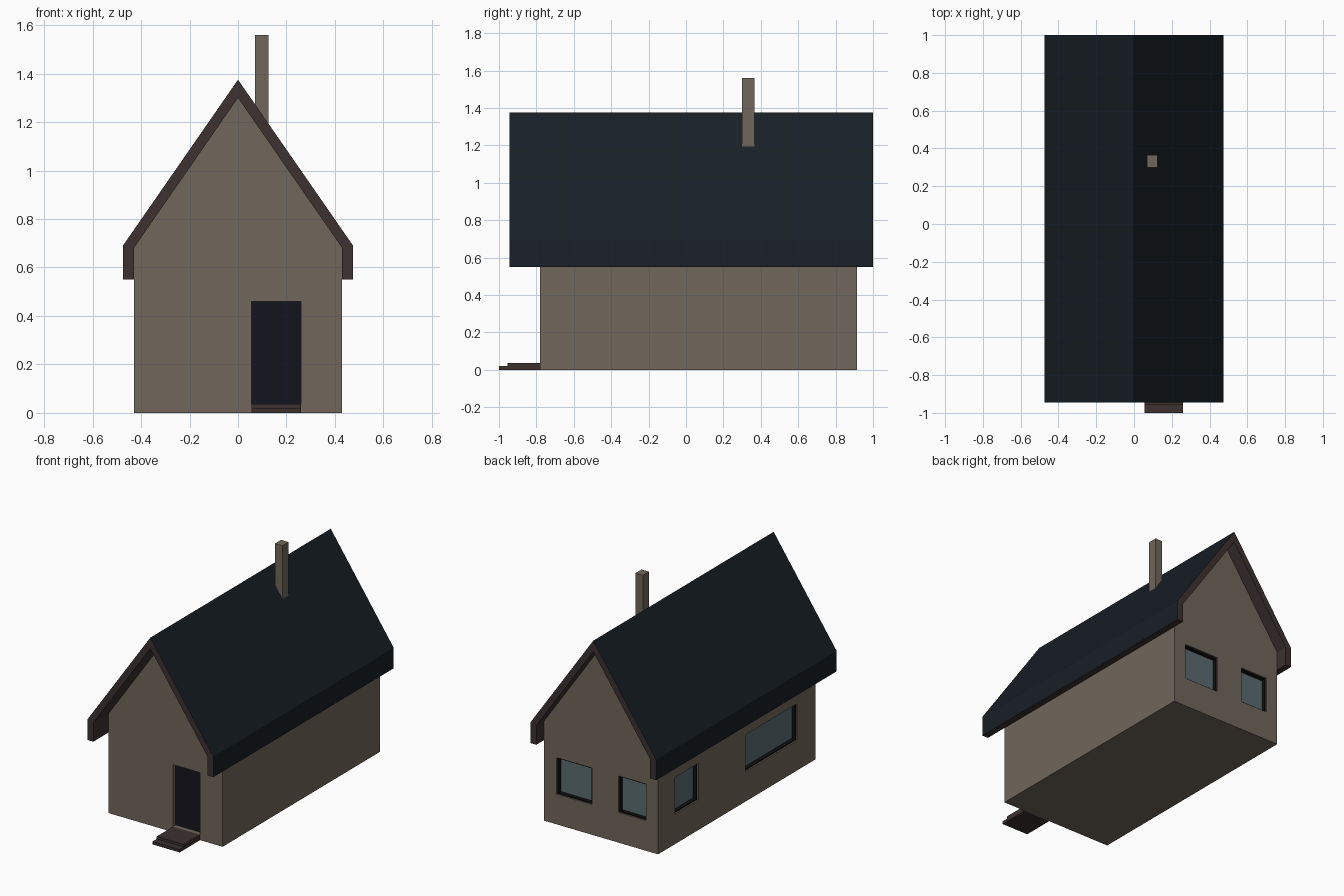
import bpy, bmesh

if "Cube" in bpy.data.objects:
    bpy.data.objects.remove(bpy.data.objects["Cube"])


def material(name, rgb):
    m = bpy.data.materials.new(name)
    m.diffuse_color = (*rgb, 1)
    m.use_nodes = True
    m.node_tree.nodes["Principled BSDF"].inputs["Base Color"].default_value = m.diffuse_color
    return m


WALL = material("wall_plaster", (0.165, 0.135, 0.105))
ROOF = material("roof_slate", (0.009, 0.014, 0.019))
TRIM = material("trim_brown", (0.045, 0.031, 0.030))
DOOR = material("door_dark", (0.007, 0.007, 0.013))
FRAME = material("frame_black", (0.005, 0.005, 0.006))
GLASS = material("window_glass", (0.10, 0.15, 0.16))


def finish(name, bm, *mats):
    bmesh.ops.recalc_face_normals(bm, faces=bm.faces[:])
    me = bpy.data.meshes.new(name)
    bm.to_mesh(me)
    bm.free()
    for m in mats:
        me.materials.append(m)
    ob = bpy.data.objects.new(name, me)
    bpy.context.collection.objects.link(ob)
    return ob


def box(name, a, b, mat):
    bm = bmesh.new()
    bmesh.ops.create_cube(bm, size=1)
    for v in bm.verts:
        v.co = [(p + q) / 2 + c * abs(q - p) for p, q, c in zip(a, b, v.co)]
    return finish(name, bm, mat)


def prism(name, profile, y0, y1, mats, edge_mats=None):
    """Extrude an x-z profile along y; edge_mats gives the material of each side."""
    bm = bmesh.new()
    front = [bm.verts.new((x, y0, z)) for x, z in profile]
    back = [bm.verts.new((x, y1, z)) for x, z in profile]
    bm.faces.new(front)
    bm.faces.new(back[::-1])
    for i in range(len(profile)):
        j = (i + 1) % len(profile)
        f = bm.faces.new((front[i], back[i], back[j], front[j]))
        f.material_index = edge_mats[i] if edge_mats else 0
    return finish(name, bm, *mats)


def cut(target, a, b):
    cutter = box("cutter", a, b, WALL)
    cutter.hide_render = True
    mod = target.modifiers.new("opening", 'BOOLEAN')
    mod.operation, mod.solver, mod.object = 'DIFFERENCE', 'EXACT', cutter
    bpy.context.view_layer.objects.active = target
    bpy.ops.object.modifier_apply(modifier=mod.name)
    bpy.data.objects.remove(cutter)


W, Y0, Y1 = 0.43, -0.78, 0.915

# House body with gable ends
body = prism("house_body", [(-W, 0), (W, 0), (W, 0.68), (0, 1.30), (-W, 0.68)], Y0, Y1, [WALL])

# Roof shell: slate outside, brown trim on ends and underside
prism("roof",
      [(-0.475, 0.55), (-0.475, 0.69), (0, 1.375), (0.475, 0.69), (0.475, 0.55),
       (W, 0.55), (W, 0.68), (0, 1.30), (-W, 0.68), (-W, 0.55)],
      -0.945, 1.0, [TRIM, ROOF], [1, 1, 1, 1, 0, 0, 0, 0, 0, 0])

# Chimney
box("chimney", (0.07, 0.30, 1.15), (0.125, 0.365, 1.56), WALL)

# Recessed door and two steps
cut(body, (0.055, Y0 - 0.1, 0.037), (0.26, Y0 + 0.035, 0.46))
box("door", (0.055, Y0 + 0.03, 0.037), (0.26, Y0 + 0.045, 0.46), DOOR)
box("lower_step", (0.055, -1.0, 0), (0.26, Y0, 0.02), TRIM)
box("upper_step", (0.055, -0.955, 0.02), (0.26, Y0, 0.037), TRIM)


# Windows: u runs along the wall, d is depth into it
def back_wall(u, d, z):
    return (u, Y1 - d, z)


def left_wall(u, d, z):
    return (-W + d, u, z)


def window(name, wall, u0, u1, z0=0.205, z1=0.455, t=0.008):
    cut(body, wall(u0, -0.1, z0), wall(u1, 0.045, z1))
    bars = [(u0, u0 + t, z0, z1), (u1 - t, u1, z0, z1),
            (u0 + t, u1 - t, z0, z0 + t), (u0 + t, u1 - t, z1 - t, z1)]
    for i, (a, b, c, d) in enumerate(bars):
        box(f"{name}_frame_{i + 1}", wall(a, 0.01, c), wall(b, 0.045, d), FRAME)
    box(f"{name}_glass", wall(u0 + t, 0.035, z0 + t), wall(u1 - t, 0.045, z1 - t), GLASS)


window("back_window_wide", back_wall, 0.07, 0.335)
window("back_window_narrow", back_wall, -0.34, -0.13)
window("left_window_small", left_wall, 0.48, 0.73)
window("left_window_large", left_wall, -0.585, -0.025)
